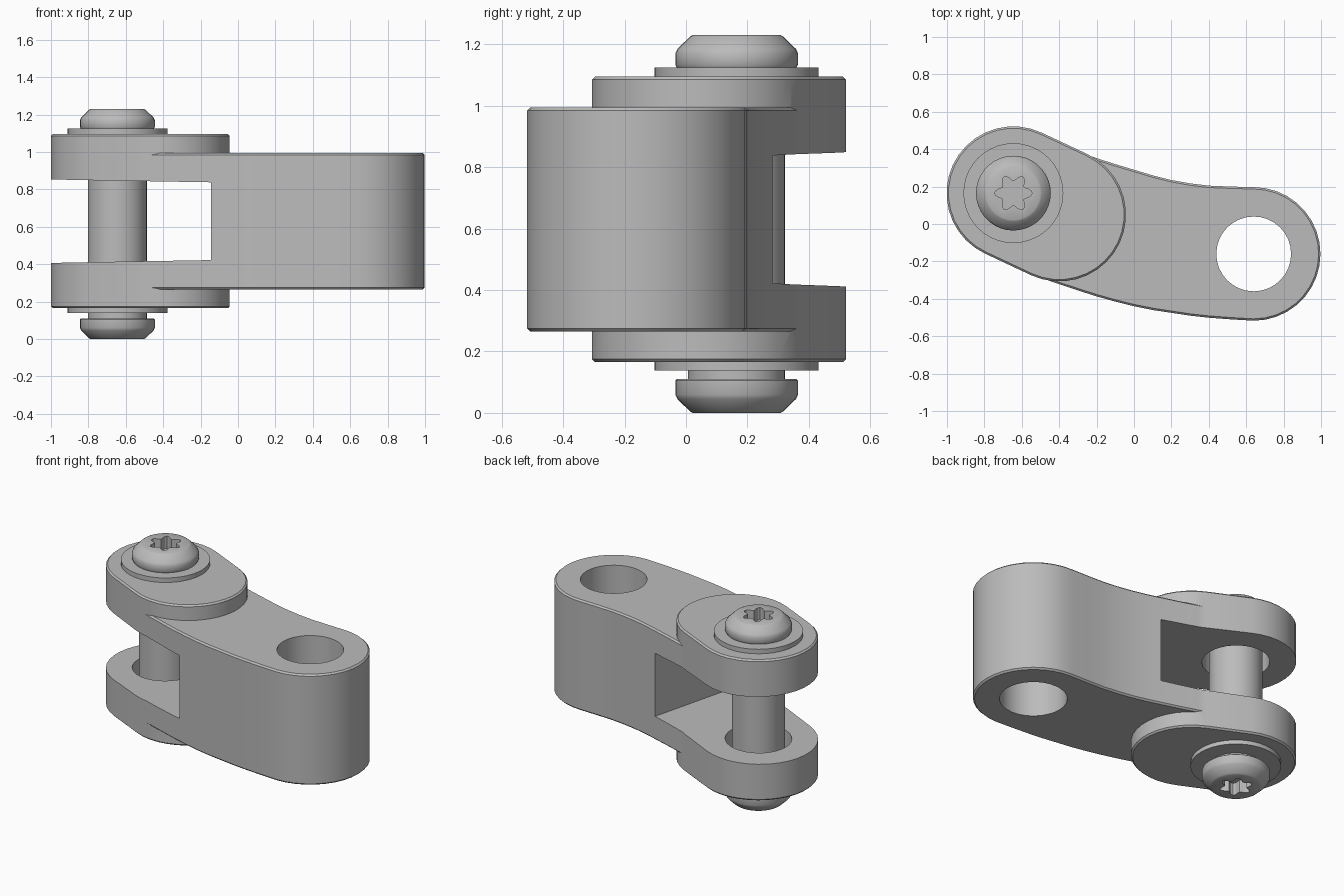
import bpy, bmesh
from math import sin, cos, pi, radians, atan2
from mathutils import Matrix, Vector

if "Cube" in bpy.data.objects:
    bpy.data.objects.remove(bpy.data.objects["Cube"])

steel = bpy.data.materials.new("grey_steel")
steel.use_nodes = True
grey = (0.5, 0.5, 0.5, 1)
steel.diffuse_color = grey
steel.node_tree.nodes["Principled BSDF"].inputs["Base Color"].default_value = grey

PIN = Vector((-0.645, 0.165))    # bolt axis
EAR = Vector((-0.4, 0.05))       # inner end of the fork cheeks
EYE = Vector((0.64, -0.16))      # axis of the plain hole
R = 0.357                        # rounded end radius
MID = 0.63                       # mid height of the link


def to_object(name, bm):
    bmesh.ops.recalc_face_normals(bm, faces=bm.faces)
    mesh = bpy.data.meshes.new(name)
    bm.to_mesh(mesh)
    bm.free()
    mesh.materials.append(steel)
    obj = bpy.data.objects.new(name, mesh)
    bpy.context.collection.objects.link(obj)
    return obj


def prism(name, outline, z0, z1, bevel=0):
    bm = bmesh.new()
    base = bm.faces.new([bm.verts.new((x, y, z0)) for x, y in outline])
    top = bmesh.ops.extrude_face_region(bm, geom=[base], use_keep_orig=True)["geom"]
    bmesh.ops.translate(bm, vec=(0, 0, z1 - z0),
                        verts=[g for g in top if isinstance(g, bmesh.types.BMVert)])
    if bevel:
        rims = [e for e in bm.edges if abs(e.verts[0].co.z - e.verts[1].co.z) < 1e-5]
        bmesh.ops.bevel(bm, geom=rims, offset=bevel, segments=1, affect='EDGES')
    return to_object(name, bm)


def arc(c, r, a0, a1, n):
    return [(c.x + r * cos(a0 + (a1 - a0) * i / n),
             c.y + r * sin(a0 + (a1 - a0) * i / n)) for i in range(n + 1)]


def circle(c, r, n=32):
    return arc(c, r, 0, 2 * pi, n)[:-1]


def boolean(target, tool, operation):
    mod = target.modifiers.new(operation, 'BOOLEAN')
    mod.operation, mod.solver, mod.object = operation, 'EXACT', tool
    bpy.context.view_layer.update()
    result = target.evaluated_get(bpy.context.evaluated_depsgraph_get())
    mesh = bpy.data.meshes.new_from_object(result)
    target.modifiers.clear()
    target.data = mesh
    bpy.data.objects.remove(tool)


def smooth(obj, angle=30):
    bpy.ops.object.select_all(action='DESELECT')
    obj.select_set(True)
    bpy.context.view_layer.objects.active = obj
    bpy.ops.object.shade_smooth_by_angle(angle=radians(angle))


# Link body: curved bar swelling into the rounded eye end
upper = [(-0.27, 0.375), (-0.2, 0.352), (-0.1, 0.32), (0, 0.29), (0.1, 0.26),
         (0.2, 0.235), (0.3, 0.217), (0.4, 0.205), (0.52, 0.2)]
lower = [(0.52, -0.51), (0.4, -0.501), (0.3, -0.49), (0.2, -0.475), (0.1, -0.46), (0, -0.44),
         (-0.1, -0.415), (-0.2, -0.387), (-0.3, -0.355), (-0.4, -0.322), (-0.5, -0.287)]
link = prism("link_body", upper + arc(EYE, R, pi / 2, -pi / 2, 18) + lower,
             0.265, 0.995, 0.01)

# Fork block: taller pill shape around the bolt
axis = EAR - PIN
side = atan2(axis.y, axis.x) + pi / 2
fork = prism("fork_block", arc(PIN, R, side, side + pi, 18) + arc(EAR, R, side - pi, side, 18),
             MID - 0.465, MID + 0.465, 0.01)
boolean(link, fork, 'UNION')

# Tapered slot between the fork cheeks, square to the link axis
profile = [(-0.6, -0.228), (0.624, -0.208), (0.624, 0.208), (-0.6, 0.228)]
slot = prism("slot_cutter", profile, -1, 1)
run = EYE - PIN
slot.data.transform(Matrix.Translation((PIN.x, PIN.y, MID))
                    @ Matrix.Rotation(atan2(run.y, run.x), 4, 'Z')
                    @ Matrix.Rotation(pi / 2, 4, 'X'))
boolean(link, slot, 'DIFFERENCE')

# Eye hole and bolt clearance hole
for centre in (EYE, PIN):
    boolean(link, prism("hole_cutter", circle(centre, 0.2), -1, 2), 'DIFFERENCE')
smooth(link)

# Washers on both cheeks
for name, z0, z1 in (("lower_washer", 0.138, 0.166), ("upper_washer", 1.094, 1.125)):
    washer = prism(name, circle(PIN, 0.267, 40), z0, z1)
    boolean(washer, prism("washer_cutter", circle(PIN, 0.16), -1, 2), 'DIFFERENCE')
    smooth(washer)

# Bolt: lathed shank with a domed head at each end
half = [(0.158, 1.125), (0.195, 1.125), (0.2, 1.135), (0.2, 1.17), (0.193, 1.185),
        (0.152, 1.225), (0.143, 1.23), (0, 1.23)]
foot = [(0, 0), (0.143, 0), (0.152, 0.005), (0.193, 0.045), (0.2, 0.06), (0.2, 0.105),
        (0.195, 0.11), (0.158, 0.11)]
bm = bmesh.new()
ring = [bm.verts.new((r, 0, z)) for r, z in foot + half]
edges = [bm.edges.new(pair) for pair in zip(ring, ring[1:])]
bmesh.ops.spin(bm, geom=ring + edges, cent=(0, 0, 0), axis=(0, 0, 1),
               angle=2 * pi, steps=36, use_merge=False)
bmesh.ops.remove_doubles(bm, verts=bm.verts, dist=1e-4)
bmesh.ops.translate(bm, verts=bm.verts, vec=(PIN.x, PIN.y, 0))
bolt = to_object("bolt", bm)

# Six-lobed drive sockets in both heads
lobes = []
for i in range(48):
    a = 2 * pi * i / 48
    r = 0.082 + 0.018 * cos(6 * a)
    lobes.append((PIN.x + r * cos(a), PIN.y + r * sin(a)))
for z0, z1 in ((1.15, 1.4), (-0.2, 0.08)):
    boolean(bolt, prism("socket_cutter", lobes, z0, z1), 'DIFFERENCE')
smooth(bolt)
